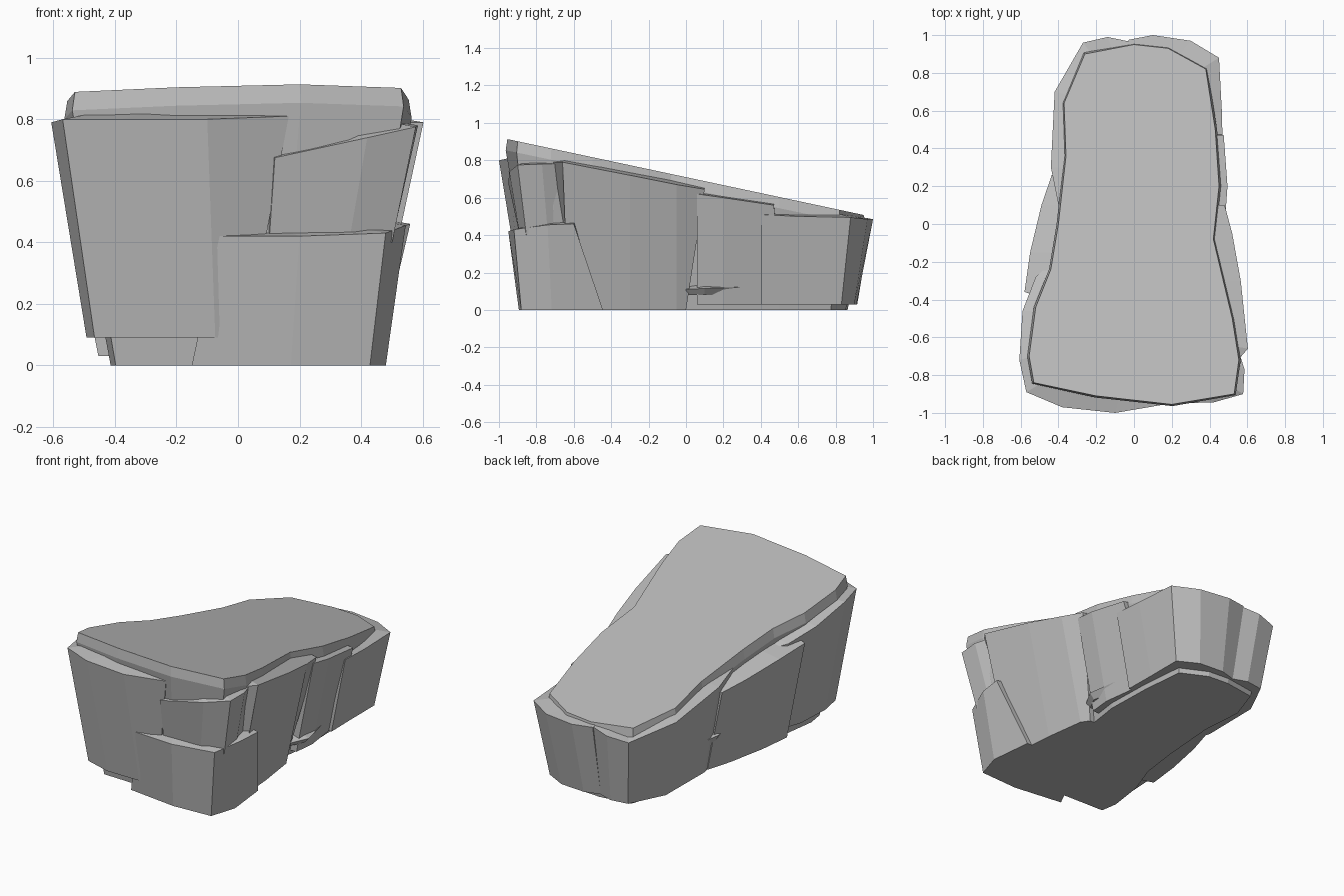
import bpy, bmesh
from mathutils import Vector

cube = bpy.data.objects.get("Cube")
if cube:
    bpy.data.objects.remove(cube)

stone = bpy.data.materials.new("grey stone")
stone.use_nodes = True
GREY = (0.5, 0.5, 0.5, 1)
stone.diffuse_color = GREY
stone.node_tree.nodes["Principled BSDF"].inputs["Base Color"].default_value = GREY


def inward(p, dist):
    """Move a point horizontally towards the rock's central spine."""
    spine = Vector((0, max(-0.55, min(0.6, p.y)), p.z))
    return p + (spine - p).normalized() * dist


def leaned(p, z, lean):
    """Drop a point to height z, sloping inward on the way."""
    q = inward(p, lean * (p.z - z))
    q.z = z
    return q


def make(name, rings, closed):
    """Skin matching rows of points; 'closed' loops get caps, strips get ends."""
    bm = bmesh.new()
    rows = [[bm.verts.new(p) for p in ring] for ring in rings]
    n = len(rows[0])
    pairs = list(zip(rows, rows[1:]))
    if not closed:
        pairs.append((rows[-1], rows[0]))
    for a, b in pairs:
        for i in range(n if closed else n - 1):
            j = (i + 1) % n
            bm.faces.new((a[i], a[j], b[j], b[i]))
    if closed:
        bm.faces.new(rows[0])
        bm.faces.new(rows[-1])
    else:
        bm.faces.new([r[0] for r in rows])
        bm.faces.new([r[-1] for r in rows])
    bmesh.ops.recalc_face_normals(bm, faces=bm.faces)
    mesh = bpy.data.meshes.new(name)
    bm.to_mesh(mesh)
    bm.free()
    mesh.materials.append(stone)
    obj = bpy.data.objects.new(name, mesh)
    bpy.context.collection.objects.link(obj)


def slab(name, rim, bottom, lean=0.17, start=(0, 0), end=(0, 0), depth=0.15):
    """Leaning plate of rock: rim is its outer top edge, start/end skew its feet."""
    top = [Vector(p) for p in rim]
    low = [leaned(p, bottom, lean) for p in top]
    low[0] += Vector((*start, 0))
    low[-1] += Vector((*end, 0))
    back_low = [inward(p, depth) for p in low]
    back_top = [inward(p, depth) + Vector((0, 0, 0.025)) for p in top]
    make(name, [top, low, back_low, back_top], False)


# Core with the sloping top
outline = [(-0.53, -0.84), (-0.2, -0.91), (0.2, -0.955), (0.53, -0.9),
           (0.555, -0.72), (0.52, -0.5), (0.42, -0.08), (0.45, 0.2),
           (0.43, 0.5), (0.38, 0.82), (0.18, 0.93), (0, 0.95),
           (-0.26, 0.9), (-0.37, 0.64), (-0.36, 0.36), (-0.4, 0),
           (-0.44, -0.24), (-0.52, -0.44), (-0.555, -0.7)]
cap = [Vector((x, y, 0.71 - 0.213 * y)) for x, y in outline]
brow = [inward(p, -0.01) - Vector((0, 0, 0.06)) for p in cap]
foot = [leaned(p, 0, 0.17) for p in cap]
make("rock_core", [cap, brow, foot], True)

# Front plates
slab("front_right_plate",
     [(0.165, -0.955, 0.81), (-0.1, -1, 0.8), (-0.38, -0.97, 0.8),
      (-0.57, -0.89, 0.8), (-0.607, -0.72, 0.79), (-0.59, -0.46, 0.73),
      (-0.52, -0.28, 0.67), (-0.43, -0.2, 0.64)],
     0.09, start=(-0.09, 0))
slab("front_upper_left_plate",
     [(0.12, -0.95, 0.675), (0.42, -0.945, 0.74), (0.578, -0.9, 0.775),
      (0.585, -0.77, 0.78), (0.56, -0.69, 0.78)],
     0.4, lean=0.24)
slab("front_lower_left_plate",
     [(-0.06, -0.935, 0.42), (0.2, -0.95, 0.42), (0.48, -0.92, 0.43),
      (0.545, -0.74, 0.455), (0.56, -0.6, 0.46)],
     0, lean=0.15, start=(-0.1, 0.02), end=(-0.04, 0.15))

# Side plates
slab("left_middle_plate",
     [(0.56, -0.71, 0.79), (0.603, -0.66, 0.79), (0.565, -0.3, 0.72),
      (0.52, -0.05, 0.67), (0.48, 0.1, 0.645)],
     0, lean=0.22, start=(0, 0.08), end=(0, -0.1))
slab("left_rear_plate",
     [(0.485, 0.06, 0.62), (0.495, 0.2, 0.6), (0.475, 0.47, 0.56)],
     0.03, lean=0.2, end=(-0.03, 0.05))
slab("right_middle_plate",
     [(-0.45, -0.4, 0.68), (-0.58, -0.36, 0.66), (-0.55, -0.15, 0.63),
      (-0.49, 0.1, 0.58), (-0.435, 0.26, 0.545)],
     0.03, lean=0.2)

# Rear plates
slab("rear_right_plate",
     [(-0.4, 0.1, 0.63), (-0.44, 0.3, 0.595), (-0.42, 0.7, 0.52),
      (-0.27, 0.96, 0.45), (-0.14, 0.99, 0.47), (-0.02, 0.965, 0.49)],
     0.03, lean=0.18)
slab("rear_left_plate",
     [(-0.03, 0.975, 0.49), (0.1, 1, 0.485), (0.3, 0.97, 0.485),
      (0.45, 0.88, 0.495), (0.465, 0.6, 0.5), (0.47, 0.4, 0.51)],
     0.03, lean=0.2)

# Small chips low on the sides
slab("left_chip", [(0.37, 0, 0.11), (0.425, 0.1, 0.115), (0.37, 0.38, 0.125)],
     0.08, lean=0.9, depth=0.08)
slab("right_chip", [(-0.36, 0.12, 0.25), (-0.4, 0.24, 0.26), (-0.36, 0.4, 0.25)],
     0.2, lean=0.6, depth=0.08)
